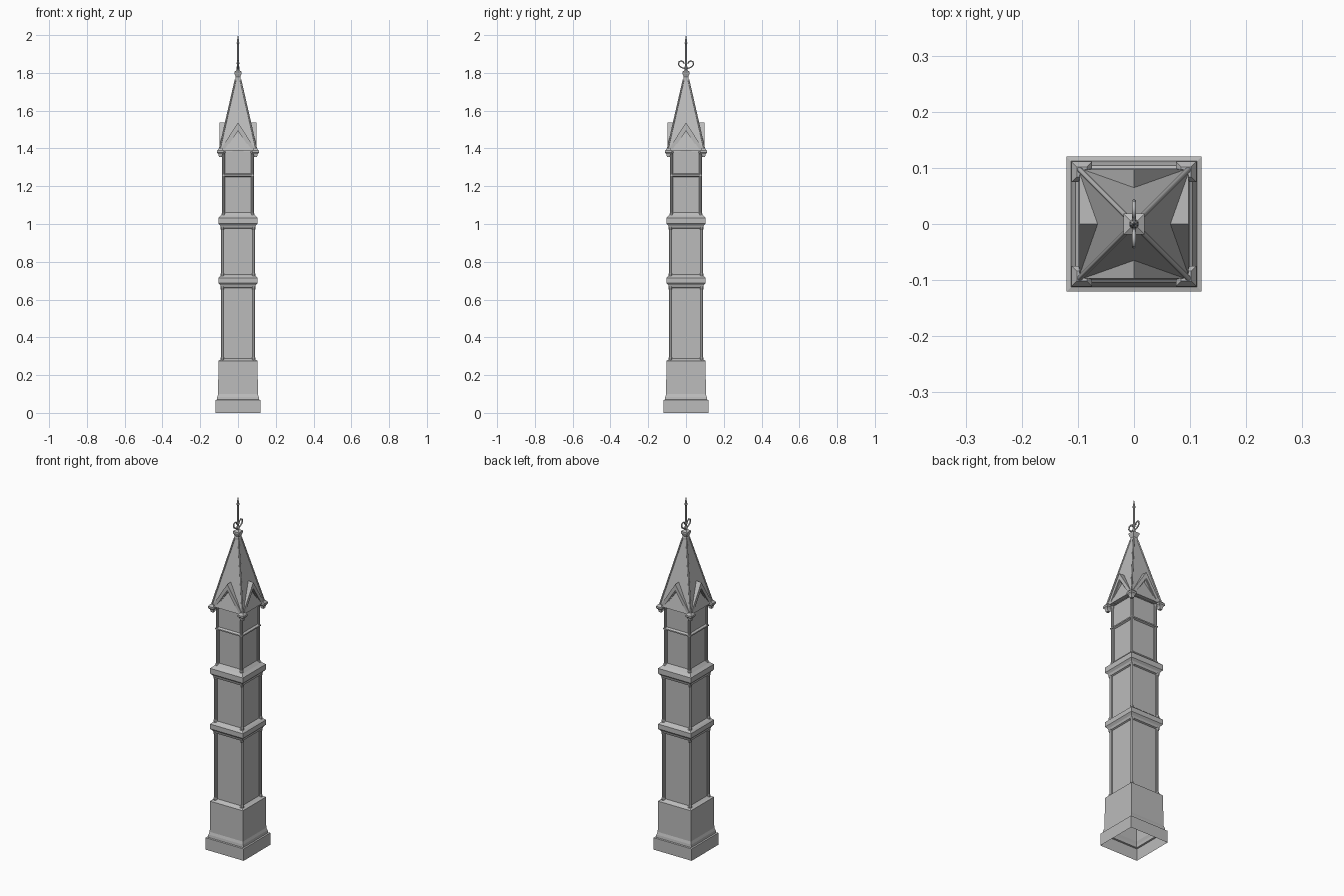
import bpy, bmesh, math
from mathutils import Vector, Matrix

cube = bpy.data.objects.get("Cube")
if cube:
    bpy.data.objects.remove(cube, do_unlink=True)

stone = bpy.data.materials.new("grey stone")
stone.use_nodes = True
grey = (0.5, 0.5, 0.5, 1)
stone.diffuse_color = grey
stone.node_tree.nodes["Principled BSDF"].inputs["Base Color"].default_value = grey

CORNERS = [(1, 1), (-1, 1), (-1, -1), (1, -1)]


def finish(bm, name):
    bmesh.ops.recalc_face_normals(bm, faces=bm.faces)
    mesh = bpy.data.meshes.new(name)
    bm.to_mesh(mesh)
    bm.free()
    mesh.materials.append(stone)
    obj = bpy.data.objects.new(name, mesh)
    bpy.context.collection.objects.link(obj)
    return obj


def add_loft(bm, profile, sides=4, centre=(0, 0), cap_bottom=True):
    """Stack regular rings given as (half width, z); four sides make a square."""
    rings = []
    stretch = math.sqrt(2) if sides == 4 else 1
    for r, z in profile:
        ring = []
        for i in range(sides):
            a = math.tau * (i + 0.5) / sides
            ring.append(bm.verts.new((centre[0] + stretch * r * math.cos(a),
                                      centre[1] + stretch * r * math.sin(a), z)))
        rings.append(ring)
    for low, high in zip(rings, rings[1:]):
        for i in range(sides):
            j = (i + 1) % sides
            bm.faces.new((low[i], low[j], high[j], high[i]))
    bm.faces.new(rings[-1])
    if cap_bottom:
        bm.faces.new(rings[0])


def loft(name, profile, **options):
    bm = bmesh.new()
    add_loft(bm, profile, **options)
    return finish(bm, name)


def add_prism(bm, outline, y0, y1, turn=0):
    """Extrude an (x, z) outline along y, then turn it about the tower axis."""
    spin = Matrix.Rotation(turn, 3, "Z")
    a = [bm.verts.new(spin @ Vector((x, y0, z))) for x, z in outline]
    b = [bm.verts.new(spin @ Vector((x, y1, z))) for x, z in outline]
    bm.faces.new(a)
    bm.faces.new(b[::-1])
    for i in range(len(a)):
        j = (i + 1) % len(a)
        bm.faces.new((a[i], b[i], b[j], a[j]))


def rod(name, paths, radius):
    curve = bpy.data.curves.new(name, "CURVE")
    curve.dimensions = "3D"
    curve.bevel_depth = radius
    curve.bevel_resolution = 1
    curve.use_fill_caps = True
    for path in paths:
        line = curve.splines.new("POLY")
        line.points.add(len(path) - 1)
        for point, co in zip(line.points, path):
            point.co = (*co, 1)
    curve.materials.append(stone)
    obj = bpy.data.objects.new(name, curve)
    bpy.context.collection.objects.link(obj)


# Stepped base, plinth, panelled stages and bands, open underneath
loft("tower_body", [
    (0.12, 0), (0.12, 0.068), (0.112, 0.07), (0.11, 0.085), (0.105, 0.1),
    (0.104, 0.275), (0.094, 0.28), (0.082, 0.288), (0.082, 0.66),
    (0.09, 0.664), (0.094, 0.676), (0.104, 0.688), (0.104, 0.715), (0.094, 0.724),
    (0.082, 0.732), (0.082, 0.975), (0.09, 0.979), (0.094, 0.992),
    (0.104, 1.003), (0.104, 1.033), (0.09, 1.045), (0.075, 1.062),
    (0.075, 1.39)], cap_bottom=False)

# Frames around the recessed panels
bm = bmesh.new()
for bottom, top, wide, face in [(0.285, 0.662, 0.088, 0.086),
                                (0.73, 0.977, 0.088, 0.086),
                                (1.06, 1.25, 0.08, 0.079)]:
    for k in range(4):
        for side in (-1, 1):
            x0, x1 = side * (wide - 0.016), side * (wide - 0.009)
            add_prism(bm, [(x0, bottom), (x1, bottom), (x1, top), (x0, top)],
                      -face, -face + 0.012, k * math.pi / 2)
finish(bm, "panel_frames")

# Slender shafts at the corners of each stage
bm = bmesh.new()
for place, radius, bottom, top in [(0.083, 0.008, 0.28, 0.668),
                                   (0.083, 0.008, 0.725, 0.985),
                                   (0.077, 0.0075, 1.045, 1.385)]:
    for sx, sy in CORNERS:
        add_loft(bm, [(radius + 0.003, bottom), (radius + 0.003, bottom + 0.01),
                      (radius, bottom + 0.016), (radius, top - 0.016),
                      (radius + 0.003, top - 0.01), (radius + 0.003, top)],
                 sides=8, centre=(sx * place, sy * place))
finish(bm, "corner_shafts")

# Thin moulding across the upper stage
loft("string_course", [(0.075, 1.249), (0.085, 1.254), (0.085, 1.261), (0.075, 1.268)])

# Corner capitals under the eaves
bm = bmesh.new()
for sx, sy in CORNERS:
    add_loft(bm, [(0.008, 1.355), (0.011, 1.37), (0.018, 1.378),
                  (0.018, 1.388), (0.009, 1.4)], centre=(sx * 0.093, sy * 0.093))
finish(bm, "corner_capitals")

# Gables: an overhanging chevron roof over a set-back wall on each side
bm = bmesh.new()
walls = bmesh.new()
for k in range(4):
    turn = k * math.pi / 2
    for s in (-1, 1):
        add_prism(bm, [(s * 0.097, 1.387), (0, 1.538), (0, 1.503), (s * 0.076, 1.387)],
                  -0.097, -0.05, turn)
        add_prism(bm, [(s * 0.078, 1.387), (0, 1.506), (0, 1.494), (s * 0.071, 1.387)],
                  -0.091, -0.06, turn)
    add_prism(walls, [(-0.08, 1.385), (0.08, 1.385), (0, 1.51)], -0.078, -0.03, turn)
finish(bm, "gable_roofs")
finish(walls, "gable_walls")

# Spire with rolled hips
loft("spire", [(0.099, 1.388), (0.013, 1.765)])
rod("spire_hips", [[(sx * 0.099, sy * 0.099, 1.39), (sx * 0.013, sy * 0.013, 1.765)]
                   for sx, sy in CORNERS], 0.0045)

# Finial block, pole and spear head
loft("finial_block", [(0.014, 1.75), (0.014, 1.772), (0.012, 1.778),
                      (0.019, 1.797), (0.019, 1.806), (0.006, 1.814)])
loft("finial_spear", [(0.005, 1.805), (0.009, 1.82), (0.009, 1.828), (0.005, 1.838),
                      (0.008, 1.85), (0.005, 1.87), (0.005, 1.95),
                      (0.008, 1.957), (0.0005, 2.0)], sides=8)

# Pair of curled scrolls beside the pole
rod("finial_scrolls", [[(0, s * y, z) for y, z in
                        [(0.004, 1.824), (0.018, 1.826), (0.032, 1.834), (0.04, 1.846),
                         (0.037, 1.859), (0.026, 1.864), (0.015, 1.859),
                         (0.013, 1.85)]] for s in (-1, 1)], 0.004)
